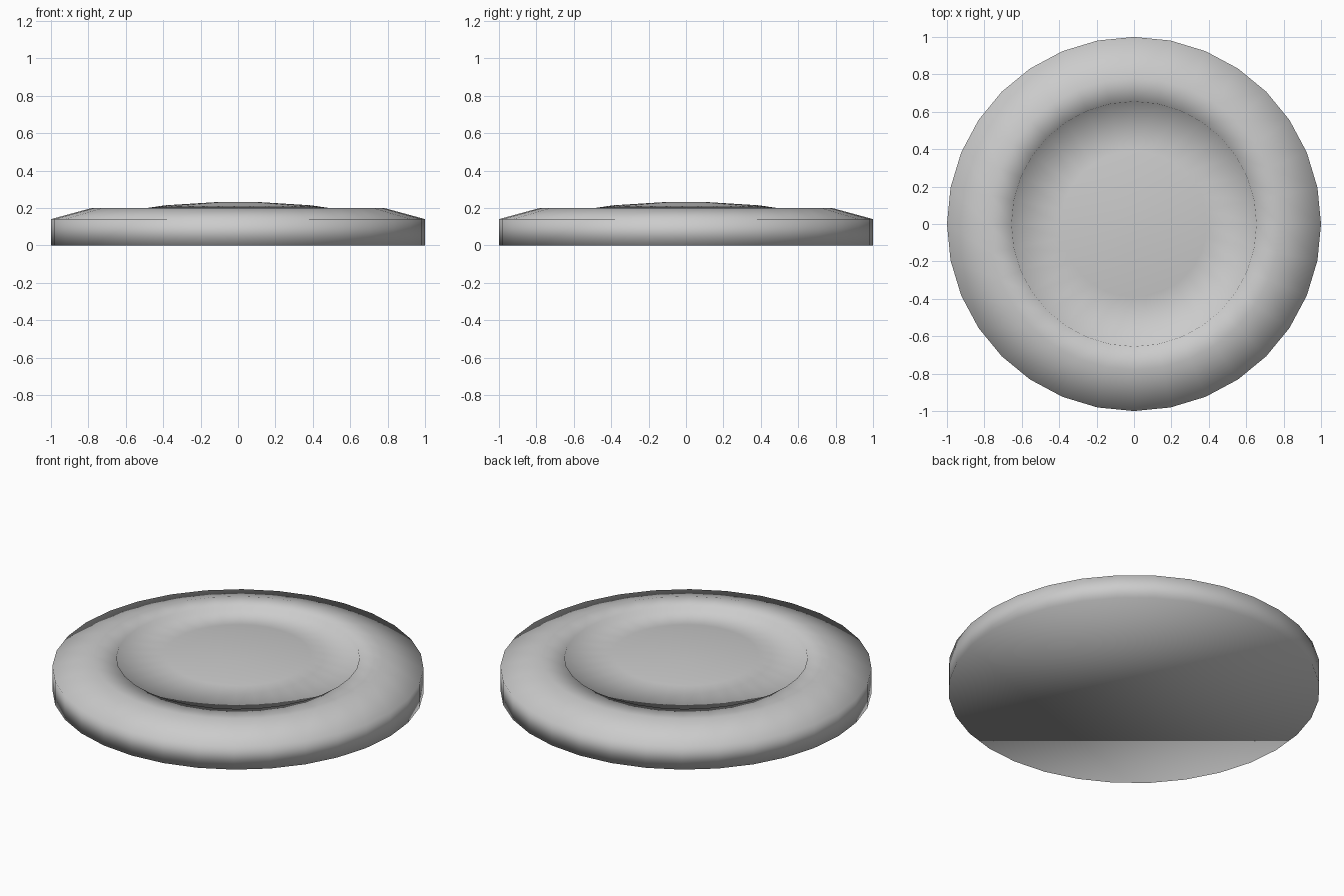
import bpy
import bmesh
from math import cos, sin, tau

SIDES = 32

cube = bpy.data.objects.get("Cube")
if cube:
    bpy.data.objects.remove(cube, do_unlink=True)


def make_material(name, rgb):
    mat = bpy.data.materials.new(name)
    mat.use_nodes = True
    colour = (*rgb, 1.0)
    mat.diffuse_color = colour
    mat.node_tree.nodes["Principled BSDF"].inputs["Base Color"].default_value = colour
    return mat


def lathe(name, profile, mat):
    """Turn a (radius, height) profile around z and close both ends."""
    bm = bmesh.new()
    rings = []
    for r, z in profile:
        rings.append([bm.verts.new((r * cos(tau * i / SIDES), r * sin(tau * i / SIDES), z))
                      for i in range(SIDES)])
    for low, high in zip(rings, rings[1:]):
        for i in range(SIDES):
            j = (i + 1) % SIDES
            bm.faces.new((low[i], low[j], high[j], high[i]))
    bm.faces.new(reversed(rings[0]))
    bm.faces.new(rings[-1])
    for face in bm.faces:
        face.smooth = True
    mesh = bpy.data.meshes.new(name)
    bm.to_mesh(mesh)
    bm.free()
    mesh.materials.append(mat)
    obj = bpy.data.objects.new(name, mesh)
    bpy.context.scene.collection.objects.link(obj)
    return obj


grey = make_material("plain grey", (0.6, 0.6, 0.6))

# Round base: upright side, bevelled flat rim, small step down, shallow domed centre
lathe("round_base", [
    (1.0, 0.0), (1.0, 0.14),
    (0.78, 0.2), (0.655, 0.2),
    (0.65, 0.175), (0.39, 0.214), (0.1, 0.232),
], grey)
